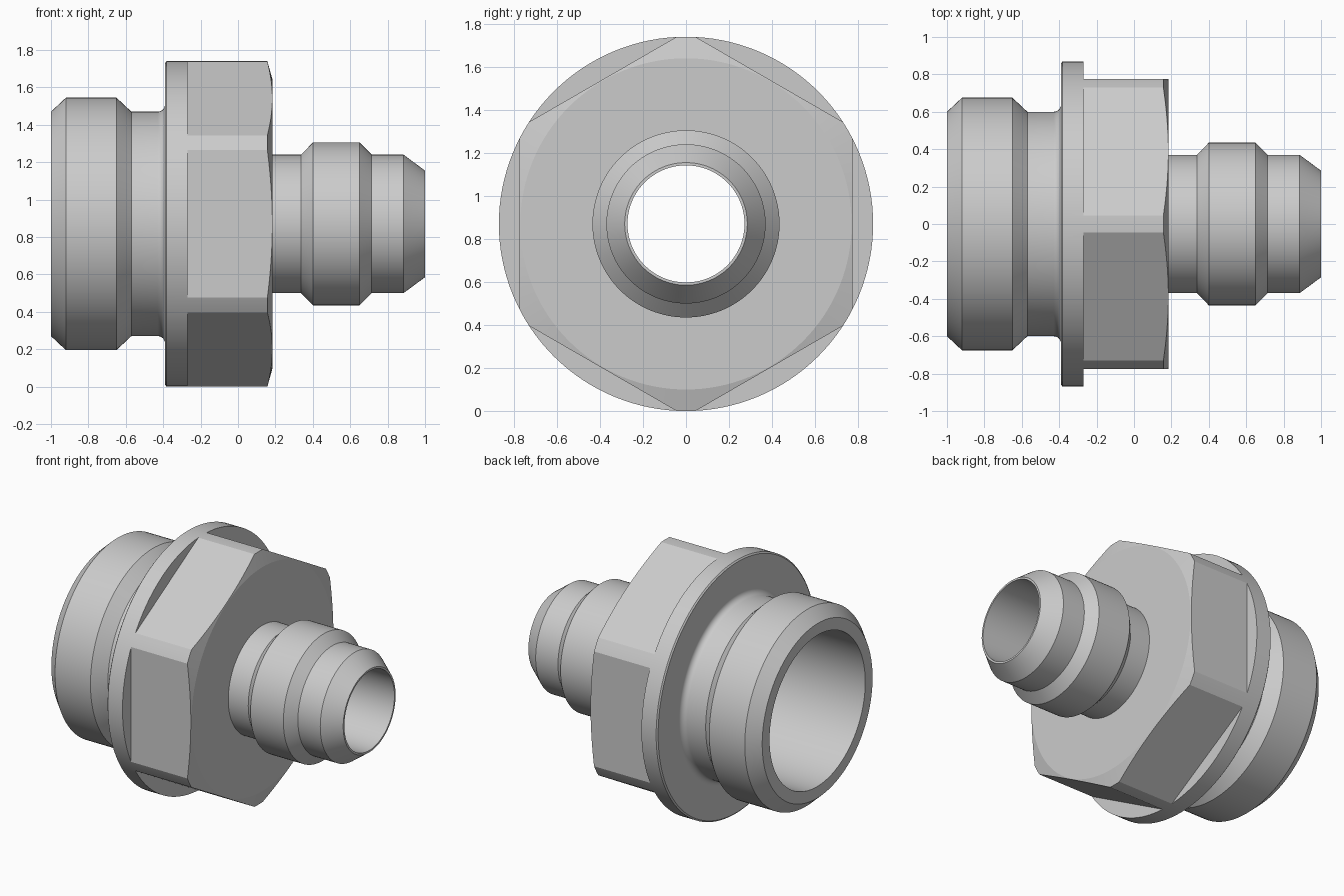
import bpy, bmesh
from math import sin, cos, pi, radians

if "Cube" in bpy.data.objects:
    bpy.data.objects.remove(bpy.data.objects["Cube"])

AXIS_Z = 0.87
SEGMENTS = 128


def lathe(name, profile, segments, offset=0.0):
    """Revolve a closed (x, radius) profile around the horizontal axis."""
    bm = bmesh.new()
    rings = []
    for i in range(segments):
        a = 2 * pi * i / segments + offset
        rings.append([bm.verts.new((x, r * sin(a), AXIS_Z + r * cos(a)))
                      for x, r in profile])
    n = len(profile)
    for i in range(segments):
        a, b = rings[i], rings[(i + 1) % segments]
        for j in range(n):
            k = (j + 1) % n
            bm.faces.new((a[j], a[k], b[k], b[j]))
    bmesh.ops.recalc_face_normals(bm, faces=bm.faces)
    mesh = bpy.data.meshes.new(name)
    bm.to_mesh(mesh)
    bm.free()
    obj = bpy.data.objects.new(name, mesh)
    bpy.context.collection.objects.link(obj)
    return obj


# Large threaded end with undercut groove
large_end = [(-1, 0.60), (-0.92, 0.675), (-0.65, 0.675), (-0.57, 0.60)]
fillet = [(-0.43 + 0.04 * sin(t), 0.64 - 0.04 * cos(t))
          for t in (i * pi / 18 for i in range(10))]
# Flange and hexagon blank with its end chamfer
flange = [(-0.39, 0.86), (-0.382, 0.87), (-0.27, 0.87)]
hex_blank = [(0.157, 0.87), (0.185, 0.77), (0.185, 0.37)]
# Small flared end
small_end = [(0.337, 0.37), (0.40, 0.435), (0.65, 0.435), (0.715, 0.37),
             (0.885, 0.37), (1, 0.285)]
# Stepped bore, traced back to the large end
bore = [(1, 0.272), (-0.10, 0.272), (-0.25, 0.52), (-1, 0.52)]

fitting = lathe("hex_adapter_fitting",
                large_end + fillet + flange + hex_blank + small_end + bore,
                SEGMENTS)

# Six-sided ring that trims the blank to wrench flats
inner = 0.775 / cos(pi / 6)
cutter = lathe("wrench_flat_cutter",
               [(-0.27, inner), (-0.27, 1.3), (0.3, 1.3), (0.3, inner)], 6)
cut = fitting.modifiers.new("wrench_flats", 'BOOLEAN')
cut.operation = 'DIFFERENCE'
cut.solver = 'EXACT'
cut.object = cutter

bpy.ops.object.select_all(action='DESELECT')
fitting.select_set(True)
bpy.context.view_layer.objects.active = fitting
bpy.ops.object.modifier_apply(modifier=cut.name)
bpy.data.objects.remove(cutter, do_unlink=True)

# Smooth round surfaces, crisp machined edges
bpy.ops.object.shade_smooth_by_angle(angle=radians(12))
